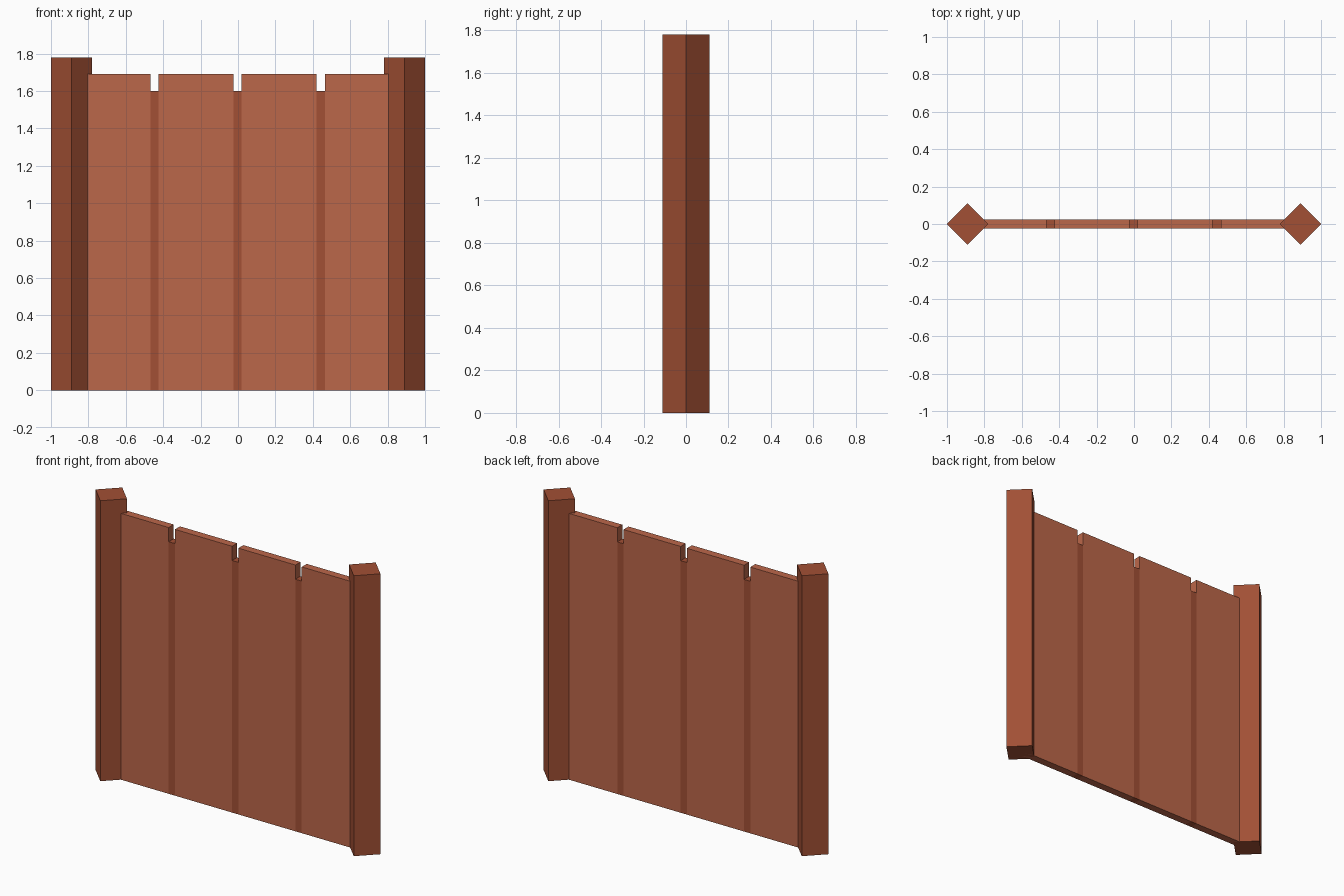
import bpy

if "Cube" in bpy.data.objects:
    bpy.data.objects.remove(bpy.data.objects["Cube"])


def material(name, color):
    mat = bpy.data.materials.new(name)
    mat.diffuse_color = color
    mat.use_nodes = True
    mat.node_tree.nodes["Principled BSDF"].inputs["Base Color"].default_value = mat.diffuse_color
    return mat


dark_wood = material("dark_wood", (0.36, 0.08, 0.035, 1))
light_wood = material("light_wood", (0.50, 0.135, 0.068, 1))

POST_R, POST_H = 0.11, 1.78
BOARD_H, BATTEN_H, THICK = 1.69, 1.60, 0.05
PITCH, GAP, SHIFT = 0.445, 0.044, -0.002


def finish(name, mat):
    obj = bpy.context.object
    obj.name = name
    obj.data.materials.append(mat)


def upright(name, x0, x1, height, mat):
    bpy.ops.mesh.primitive_cube_add(size=1, location=((x0 + x1) / 2, 0, height / 2))
    bpy.context.object.scale = (x1 - x0, THICK, height)
    bpy.ops.object.transform_apply(location=False, rotation=False, scale=True)
    finish(name, mat)


# Square end posts, turned corner-on
for side, label in ((-1, "left"), (1, "right")):
    bpy.ops.mesh.primitive_cylinder_add(
        vertices=4, radius=POST_R, depth=POST_H,
        location=(side * (1 - POST_R), 0, POST_H / 2))
    finish(f"{label}_post", dark_wood)

# Narrow battens filling the gaps between boards
gaps = [SHIFT + i * PITCH for i in (-1, 0, 1)]
for i, x in enumerate(gaps):
    upright(f"batten_{i + 1}", x - GAP / 2, x + GAP / 2, BATTEN_H, dark_wood)

# Wide boards, the outer ones set into the posts
starts = [-0.87] + [x + GAP / 2 for x in gaps]
ends = [x - GAP / 2 for x in gaps] + [0.87]
for i, (x0, x1) in enumerate(zip(starts, ends)):
    upright(f"board_{i + 1}", x0, x1, BOARD_H, light_wood)
